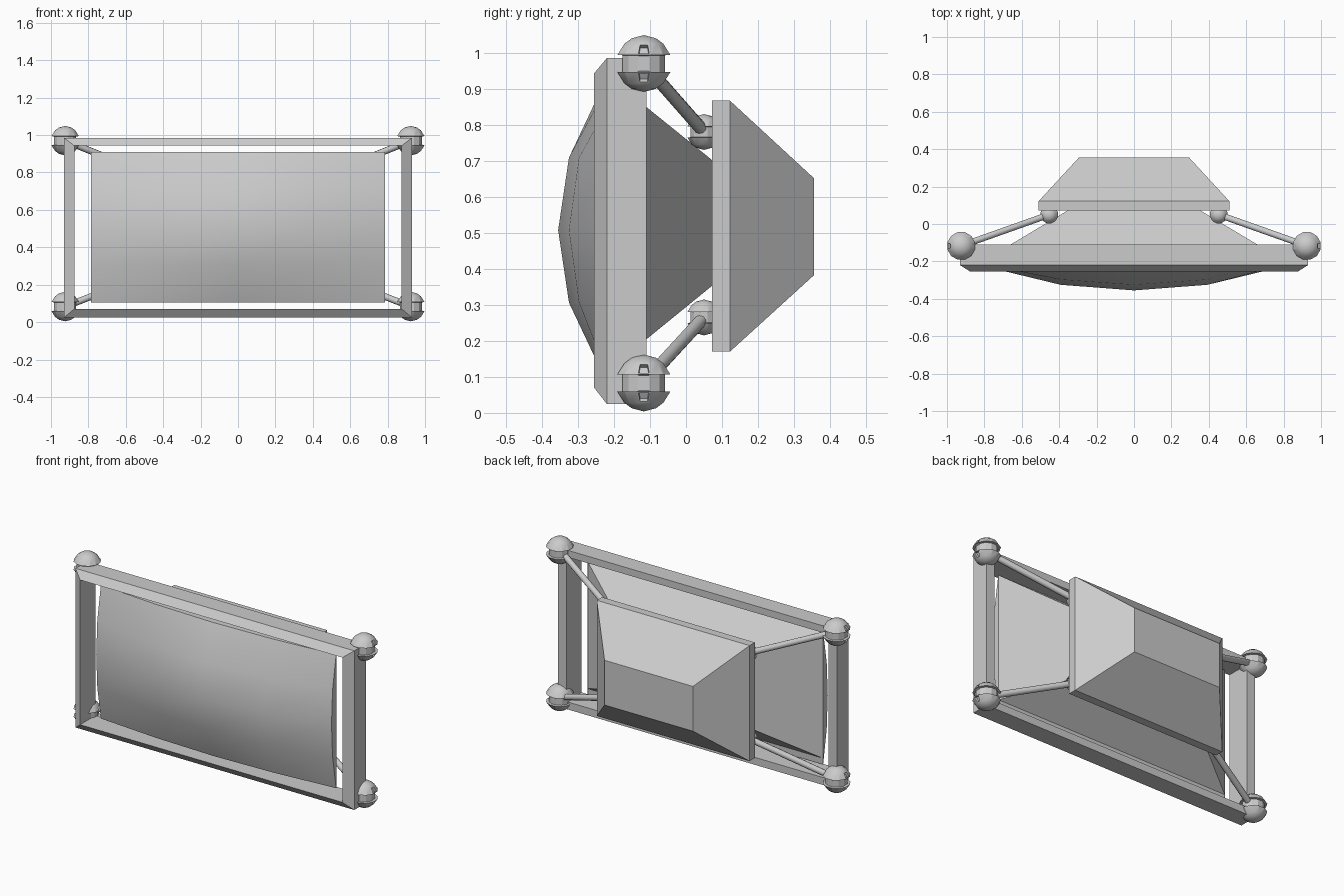
import bpy, bmesh, math
from mathutils import Vector

cube = bpy.data.objects.get("Cube")
if cube:
    bpy.data.objects.remove(cube, do_unlink=True)

GREY = (0.6, 0.6, 0.6, 1)
mat = bpy.data.materials.new("plain grey")
mat.use_nodes = True
mat.diffuse_color = GREY
mat.node_tree.nodes["Principled BSDF"].inputs["Base Color"].default_value = GREY


def finish(name, bm, smooth=None):
    bmesh.ops.recalc_face_normals(bm, faces=bm.faces)
    mesh = bpy.data.meshes.new(name)
    bm.to_mesh(mesh)
    bm.free()
    mesh.materials.append(mat)
    obj = bpy.data.objects.new(name, mesh)
    bpy.context.collection.objects.link(obj)
    if smooth:
        bpy.ops.object.select_all(action='DESELECT')
        obj.select_set(True)
        bpy.context.view_layer.objects.active = obj
        bpy.ops.object.shade_smooth_by_angle(angle=math.radians(smooth))
    return obj


def bridge(bm, a, b):
    for i in range(len(a)):
        j = (i + 1) % len(a)
        bm.faces.new((a[i], a[j], b[j], b[i]))


def rect(bm, x, low, high, y):
    corners = ((-x, low), (x, low), (x, high), (-x, high))
    return [bm.verts.new((cx, y, cz)) for cx, cz in corners]


def loft(name, sections, closed=False):
    """Rectangular sections (half width, low z, high z, y) joined front to back."""
    bm = bmesh.new()
    rings = [rect(bm, *s) for s in sections]
    for a, b in zip(rings, rings[1:]):
        bridge(bm, a, b)
    if closed:
        bridge(bm, rings[-1], rings[0])
    else:
        bm.faces.new(rings[0])
        bm.faces.new(rings[-1])
    return finish(name, bm)


# Mitred frame, bevelled at the front
loft("screen_frame", [(0.875, 0.07, 0.943, -0.255), (0.93, 0.025, 0.985, -0.22),
                      (0.93, 0.025, 0.985, -0.11), (0.875, 0.07, 0.943, -0.11)], True)

# Domed screen with flat side walls
DEPTH = ((-0.355, -0.325, -0.23), (-0.325, -0.297, -0.218), (-0.23, -0.22, -0.186))
bm = bmesh.new()
grid = [[bm.verts.new((0.3925 * i, DEPTH[abs(i)][abs(j)], 0.5075 + 0.20125 * j))
         for j in range(-2, 3)] for i in range(-2, 3)]
for i in range(4):
    for j in range(4):
        bm.faces.new((grid[i][j], grid[i + 1][j], grid[i + 1][j + 1], grid[i][j + 1]))
rim = [e for e in bm.edges if e.is_boundary]
wall = bmesh.ops.extrude_edge_only(bm, edges=rim)["geom"]
for v in wall:
    if isinstance(v, bmesh.types.BMVert):
        v.co.y = -0.184
finish("screen", bm, 35)

# Tapered housing behind the screen, and the rear box
loft("screen_housing", [(0.784, 0.106, 0.909, -0.185), (0.784, 0.144, 0.909, -0.184),
                        (0.35, 0.355, 0.70, 0.075)])
loft("rear_box", [(0.51, 0.17, 0.867, 0.072), (0.51, 0.17, 0.867, 0.122),
                  (0.295, 0.382, 0.652, 0.355)])

# Domed joints: two caps around a narrower waist, with a slot in each cap
HALF = ((0.061, 0.023), (0.076, 0.024), (0.056, 0.055), (0.035, 0.07))
PROFILE = [(r, -z) for r, z in reversed(HALF)] + list(HALF)


def joint(name, centre, scale, side, slots):
    bm = bmesh.new()
    n = 12
    rings = []
    for r, z in PROFILE:
        rings.append([bm.verts.new((r * math.cos(math.tau * (k + 0.5) / n),
                                    r * math.sin(math.tau * (k + 0.5) / n), z))
                      for k in range(n)])
    for a, b in zip(rings, rings[1:]):
        bridge(bm, a, b)
    for ring, z in ((rings[0], -0.079), (rings[-1], 0.079)):
        tip = bm.verts.new((0, 0, z))
        for k in range(n):
            bm.faces.new((ring[k], ring[(k + 1) % n], tip))
    bmesh.ops.recalc_face_normals(bm, faces=bm.faces)
    if slots:
        outward = [f for f in bm.faces if f.normal.x * side > 0.4
                   and abs(f.normal.y) < 0.05 and 0.03 < abs(f.calc_center_median().z) < 0.05]
        bmesh.ops.inset_individual(bm, faces=outward, thickness=0.006, depth=0)
        cut = bmesh.ops.inset_individual(bm, faces=outward, thickness=0.001, depth=-0.014)
    for v in bm.verts:
        v.co = Vector(centre) + v.co * scale
    finish(name, bm, 25)


def arm(name, start, end, radius):
    bm = bmesh.new()
    a, b = Vector(start), Vector(end)
    bmesh.ops.create_cone(bm, cap_ends=True, segments=10, radius1=radius,
                          radius2=radius, depth=(b - a).length)
    turn = (b - a).to_track_quat('Z', 'Y')
    for v in bm.verts:
        v.co = (a + b) / 2 + turn @ v.co
    finish(name, bm, 40)


# Four struts tying the frame corners to the rear box
for side, s_name in ((-1, "right"), (1, "left")):
    for level, outer_z, inner_z in (("lower", 0.083, 0.265), ("upper", 0.97, 0.78)):
        outer = (0.924 * side, -0.117, outer_z)
        inner = (0.453 * side, 0.05, inner_z)
        tag = f"{level}_{s_name}"
        joint("corner_joint_" + tag, outer, 1.0, side, True)
        joint("box_joint_" + tag, inner, 0.63, side, False)
        arm("strut_" + tag, outer, inner, 0.018)
